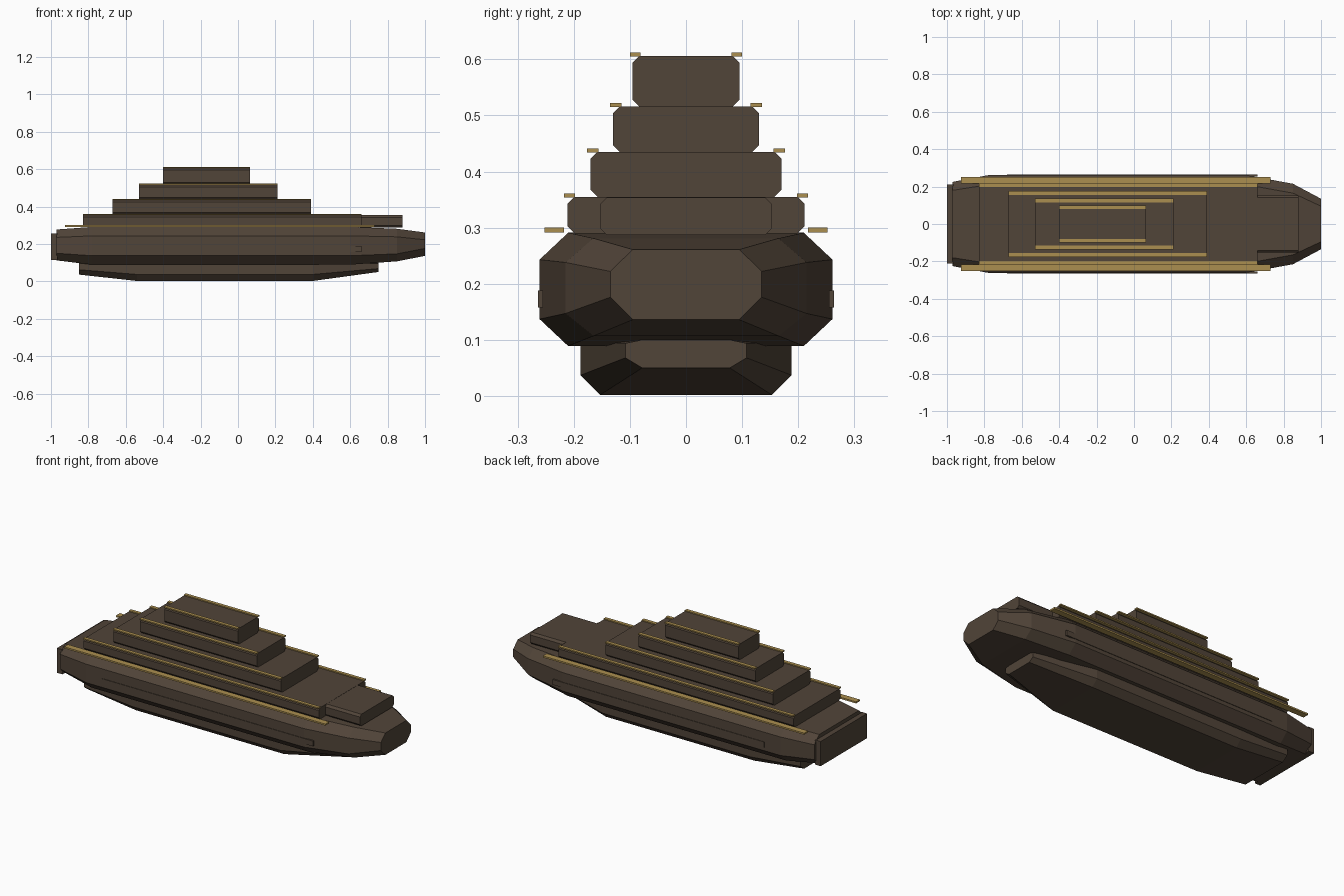
import bpy
import bmesh

if "Cube" in bpy.data.objects:
    bpy.data.objects.remove(bpy.data.objects["Cube"])


def material(name, rgb):
    m = bpy.data.materials.new(name)
    m.diffuse_color = (*rgb, 1)
    m.use_nodes = True
    m.node_tree.nodes["Principled BSDF"].inputs["Base Color"].default_value = m.diffuse_color
    return m


brown = material("dark_brown", (0.082, 0.058, 0.040))
gold = material("gold", (0.41, 0.275, 0.08))


def loft(name, stations, mat):
    """Octagonal sections along x: (x, half width, flat half width, z0, z1, z2, z3)."""
    bm = bmesh.new()
    rings = []
    for x, w, f, z0, z1, z2, z3 in stations:
        right = [(f, z0), (w, z1), (w, z2), (f, z3)]
        section = right + [(-y, z) for y, z in reversed(right)]
        rings.append([bm.verts.new((x, y, z)) for y, z in section])
    for a, b in zip(rings, rings[1:]):
        for i in range(8):
            j = (i + 1) % 8
            bm.faces.new((a[i], a[j], b[j], b[i]))
    bm.faces.new(rings[0])
    bm.faces.new(rings[-1])
    bmesh.ops.recalc_face_normals(bm, faces=bm.faces)
    return finish(name, bm, mat)


def finish(name, bm, mat):
    me = bpy.data.meshes.new(name)
    bm.to_mesh(me)
    bm.free()
    me.materials.append(mat)
    ob = bpy.data.objects.new(name, me)
    bpy.context.collection.objects.link(ob)
    return ob


def box(name, x, y, z, mat, mirror=False):
    bm = bmesh.new()
    bmesh.ops.create_cube(bm, size=1)
    for v in bm.verts:
        v.co = [r[0] + (c + 0.5) * (r[1] - r[0]) for c, r in zip(v.co, (x, y, z))]
    ob = finish(name, bm, mat)
    if mirror:
        mod = ob.modifiers.new("mirror", 'MIRROR')
        mod.use_axis = (False, True, False)
    return ob


# Main hull, tapering to a blunt bow
loft("hull", [
    (-0.97, 0.225, 0.18, 0.112, 0.15, 0.235, 0.277),
    (-0.78, 0.261, 0.21, 0.089, 0.137, 0.243, 0.291),
    (0.60, 0.261, 0.21, 0.089, 0.137, 0.243, 0.291),
    (0.85, 0.215, 0.165, 0.107, 0.147, 0.238, 0.281),
    (1.00, 0.135, 0.095, 0.136, 0.176, 0.222, 0.261),
], brown)

# Stern plate
box("stern_plate", (-1.0, -0.965), (-0.21, 0.21), (0.115, 0.256), brown)

# Lower keel
loft("keel", [
    (-0.85, 0.18, 0.145, 0.036, 0.062, 0.095, 0.105),
    (-0.54, 0.188, 0.153, 0.002, 0.037, 0.095, 0.105),
    (0.40, 0.188, 0.153, 0.002, 0.037, 0.095, 0.105),
    (0.75, 0.108, 0.078, 0.050, 0.068, 0.094, 0.100),
], brown)

# Thin armour strips on the hull sides
box("side_strip", (-0.68, 0.66), (0.255, 0.264), (0.158, 0.188), brown, True)


# Stacked decks, each with a gold rail along its upper edges
def deck(name, x0, x1, w, z0, z1, c=0.012):
    loft(name, [(x, w, w - c, z0, z0 + c, z1 - c, z1) for x in (x0, x1)], brown)


decks = [
    (-0.83, 0.66, 0.211, 0.290, 0.355, 0.198, 0.217),
    (-0.67, 0.39, 0.170, 0.355, 0.435, 0.156, 0.176),
    (-0.53, 0.21, 0.130, 0.435, 0.516, 0.115, 0.135),
    (-0.40, 0.065, 0.095, 0.516, 0.606, 0.081, 0.100),
]
for i, (x0, x1, w, z0, z1, r0, r1) in enumerate(decks, 1):
    deck(f"deck_{i}", x0, x1, w, z0, z1)
    box(f"deck_rail_{i}", (x0, x1), (r0, r1), (z1 - 0.001, z1 + 0.006), gold, True)

# Forward deck
deck("forward_deck", 0.65, 0.88, 0.153, 0.287, 0.354)

# Wide rails along the hull shoulders
box("hull_rail", (-0.925, 0.73), (0.217, 0.252), (0.291, 0.300), gold, True)
